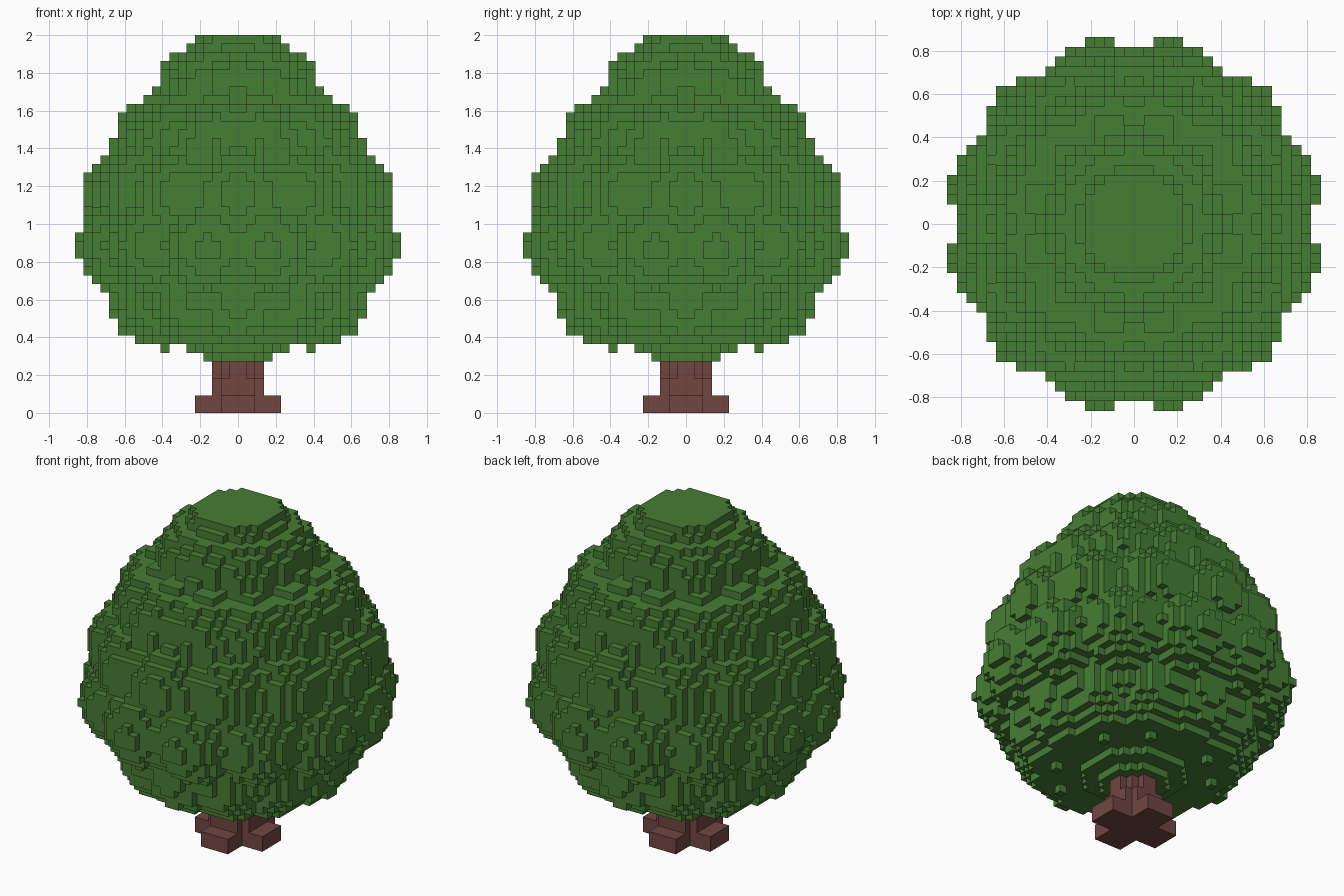
import bpy, bmesh, math
from mathutils import Vector

cube = bpy.data.objects.get("Cube")
if cube:
    bpy.data.objects.remove(cube, do_unlink=True)

U = 2 / 44  # edge of one block


def material(name, rgb):
    m = bpy.data.materials.new(name)
    m.use_nodes = True
    m.diffuse_color = (*rgb, 1)
    m.node_tree.nodes["Principled BSDF"].inputs["Base Color"].default_value = (*rgb, 1)
    return m


def block_object(name, cells, mat):
    """Skin a set of grid cells with only its outward faces."""
    bm = bmesh.new()
    verts = {}

    def vert(p):
        if p not in verts:
            verts[p] = bm.verts.new(Vector(p) * U)
        return verts[p]

    for c in cells:
        for axis in range(3):
            for side in (0, 1):
                n = list(c)
                n[axis] += 2 * side - 1
                if tuple(n) in cells:
                    continue
                a, b = (axis + 1) % 3, (axis + 2) % 3
                ring = []
                for da, db in ((0, 0), (1, 0), (1, 1), (0, 1)):
                    p = list(c)
                    p[axis] += side
                    p[a] += da
                    p[b] += db
                    ring.append(vert(tuple(p)))
                bm.faces.new(ring if side else ring[::-1])
    mesh = bpy.data.meshes.new(name)
    bm.to_mesh(mesh)
    bm.free()
    mesh.materials.append(mat)
    ob = bpy.data.objects.new(name, mesh)
    bpy.context.collection.objects.link(ob)
    return ob


def cross(arm, half, z0, z1):
    """Plus-shaped slab of cells."""
    return {(x, y, z) for x in range(-arm, arm) for y in range(-arm, arm)
            for z in range(z0, z1)
            if -half <= x < half or -half <= y < half}


def disc(r, z):
    """Round layer of cells."""
    return {(x, y, z) for x in range(-r, r) for y in range(-r, r)
            if math.hypot(x + .5, y + .5) <= r + .3}


def ball(centre, r):
    """Round clump of cells."""
    spans = [range(math.floor(v - r), math.ceil(v + r)) for v in centre]
    return {(x, y, z) for x in spans[0] for y in spans[1] for z in spans[2]
            if (Vector((x + .5, y + .5, z + .5)) - centre).length <= r}


# Solid heart of the crown: (number of layers, radius), from the bottom up
crown = set()
z = 6
for count, r in [(1, 4), (1, 6), (1, 7), (1, 8), (2, 9), (4, 10), (14, 12),
                 (6, 10), (5, 7), (1, 6), (2, 5)]:
    for z in range(z, z + count):
        crown |= disc(r, z)
    z += 1

# Rings of leaf clumps: (ring radius, height, ball radius, count, half-step turn)
rings = [(9.3, 13.08, 5.6, 12, 0),
         (13.65, 19.4, 5.5, 12, 1),
         (12.42, 25.5, 5.5, 12, 0),
         (9.4, 31.3, 5.5, 12, 1),
         (4.1, 37.4, 5.5, 8, 0)]
for ring, height, r, count, turn in rings:
    for i in range(count):
        a = math.tau * (i + turn / 2) / count
        crown |= ball(Vector((ring * math.cos(a), ring * math.sin(a), height)), r)

block_object("leaf_crown", crown, material("leaf green", (.062, .205, .035)))

# Trunk: spreading roots, stem, slimmer neck
trunk = cross(5, 2, 0, 2) | cross(3, 2, 2, 4) | cross(3, 1, 4, 7) | cross(2, 2, 4, 7)
block_object("trunk", trunk, material("bark brown", (.165, .062, .052)))
